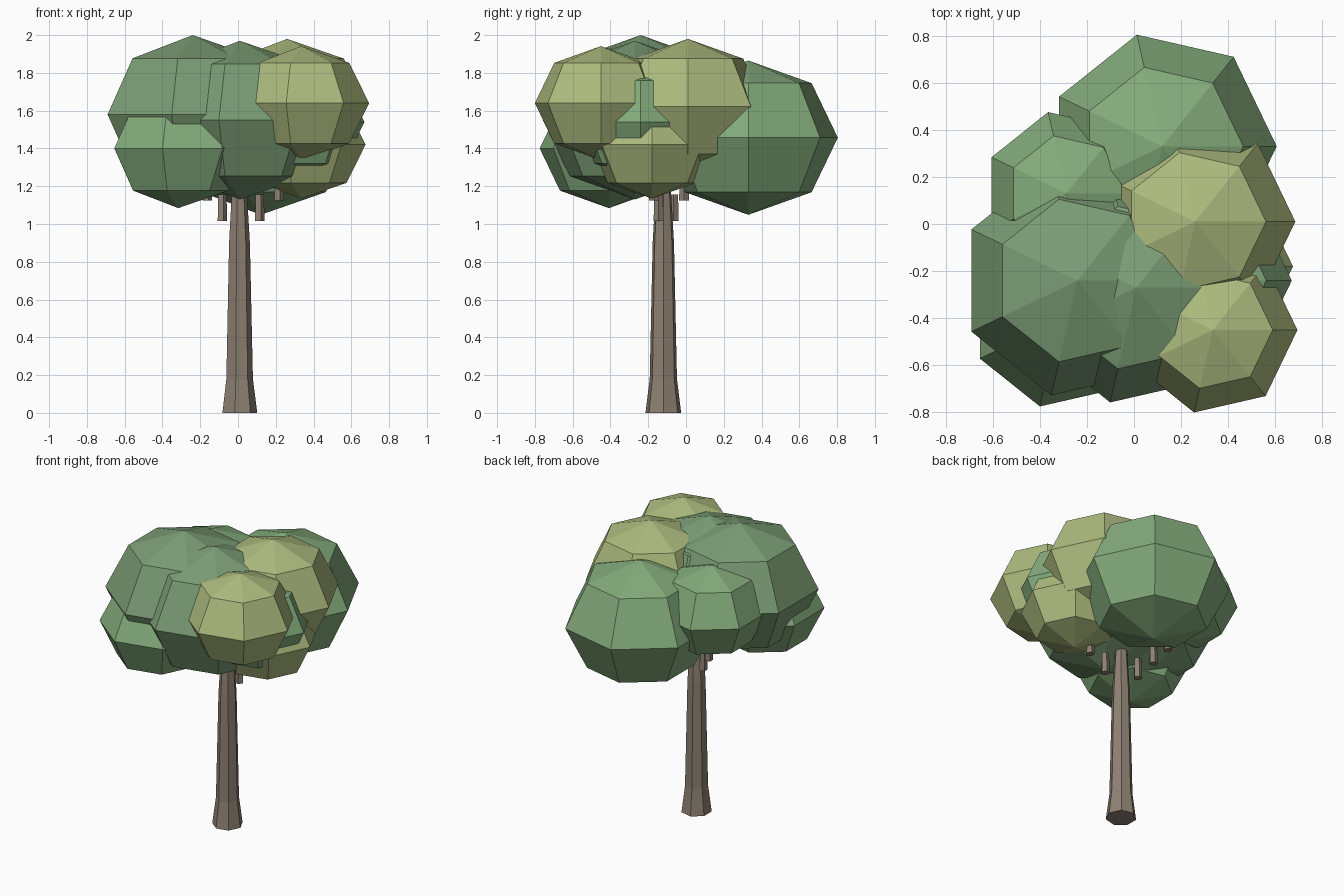
import bpy, bmesh
from math import sin, cos, pi

if "Cube" in bpy.data.objects:
    bpy.data.objects.remove(bpy.data.objects["Cube"])


def material(name, rgb):
    m = bpy.data.materials.new(name)
    m.diffuse_color = (*rgb, 1)
    m.use_nodes = True
    m.node_tree.nodes["Principled BSDF"].inputs["Base Color"].default_value = m.diffuse_color
    return m


BARK = material("bark", (0.27, 0.22, 0.17))
GREEN = material("leaf_green", (0.20, 0.34, 0.18))
LIGHT = material("leaf_light_green", (0.23, 0.41, 0.20))
YELLOW = material("leaf_yellow_green", (0.42, 0.50, 0.21))


def lathe(name, loc, profile, sides, mat):
    """Spin (radius, z) points into a closed flat-faced solid, first vertex on +x."""
    bm = bmesh.new()
    rings = []
    for r, z in profile:
        if r == 0:
            rings.append([bm.verts.new((0, 0, z))] * sides)
        else:
            rings.append([bm.verts.new((r * cos(2 * pi * i / sides), r * sin(2 * pi * i / sides), z))
                          for i in range(sides)])
    for lo, hi in zip(rings, rings[1:]):
        for i in range(sides):
            j = (i + 1) % sides
            bm.faces.new(list(dict.fromkeys((lo[i], lo[j], hi[j], hi[i]))))
    for ring, (r, z) in ((rings[0], profile[0]), (rings[-1], profile[-1])):
        if r > 0:
            bm.faces.new(ring)
    bmesh.ops.recalc_face_normals(bm, faces=bm.faces)
    me = bpy.data.meshes.new(name)
    bm.to_mesh(me)
    bm.free()
    me.materials.append(mat)
    ob = bpy.data.objects.new(name, me)
    ob.location = loc
    bpy.context.collection.objects.link(ob)


def foliage(name, x, y, z, r, mat):
    """Seven-sided, four-ring ball, slightly squashed."""
    angles = [-pi / 2 + k * pi / 4 for k in range(5)]
    profile = [(0 if k in (0, 4) else r * cos(a), 0.84 * r * sin(a)) for k, a in enumerate(angles)]
    lathe(name, (x, y, z), profile, 7, mat)


# Trunk with flared foot
lathe("trunk", (0.005, -0.12, 0),
      [(0.097, 0), (0.074, 0.18), (0.058, 0.9), (0.04, 1.2), (0.035, 1.35)], 7, BARK)

# Stepped branches rising out to both sides into the crown
for side, steps in (("left", [(-0.085, -0.065, 1.015), (-0.165, -0.01, 1.125), (-0.25, 0.03, 1.235)]),
                    ("right", [(0.113, -0.145, 1.015), (0.215, -0.17, 1.125), (0.31, -0.2, 1.235)])):
    for n, (x, y, z) in enumerate(steps):
        lathe(f"{side}_branch_{n + 1}", (x, y, z), [(0.028, 0), (0.024, 0.14)], 5, BARK)

# Crown of overlapping leaf clumps
foliage("crown_left", -0.24, -0.24, 1.58, 0.50, GREEN)
foliage("crown_front", 0.01, -0.27, 1.55, 0.50, GREEN)
foliage("crown_back", 0.12, 0.33, 1.457, 0.486, LIGHT)
foliage("crown_back_left", -0.286, 0.13, 1.566, 0.354, LIGHT)
foliage("crown_low_left", -0.316, -0.408, 1.40, 0.376, LIGHT)
foliage("crown_inner_right", 0.30, -0.24, 1.54, 0.37, LIGHT)
foliage("crown_top_right", 0.26, 0.01, 1.623, 0.425, YELLOW)
foliage("crown_front_right", 0.335, -0.45, 1.64, 0.359, YELLOW)
foliage("crown_low_right", 0.335, -0.18, 1.42, 0.34, YELLOW)
